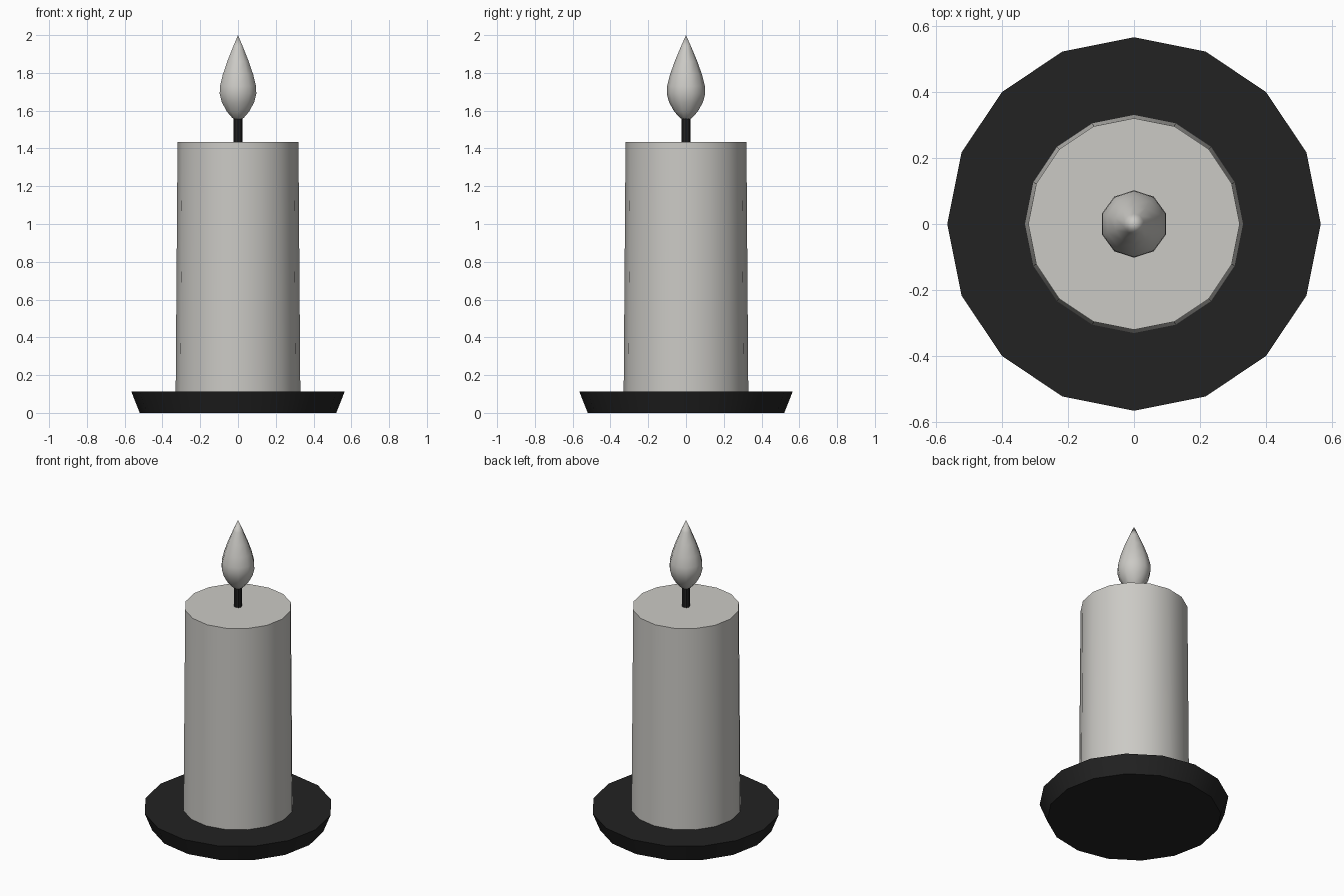
import bpy, bmesh, math

if "Cube" in bpy.data.objects:
    bpy.data.objects.remove(bpy.data.objects["Cube"])


def material(name, rgb):
    m = bpy.data.materials.new(name)
    m.diffuse_color = (*rgb, 1)
    m.use_nodes = True
    m.node_tree.nodes["Principled BSDF"].inputs["Base Color"].default_value = m.diffuse_color
    return m


wax = material("pale_wax", (0.60, 0.59, 0.56))
black = material("black_iron", (0.016, 0.016, 0.016))


def lathe(name, profile, sides, mat):
    """Turn (radius, z) points about z, from bottom to top, capping both ends."""
    bm = bmesh.new()
    rings = []
    for r, z in profile:
        if r == 0:
            rings.append([bm.verts.new((0, 0, z))])
            continue
        angles = [math.pi / 2 + 2 * math.pi * i / sides for i in range(sides)]
        rings.append([bm.verts.new((r * math.cos(a), r * math.sin(a), z)) for a in angles])
    for lo, hi in zip(rings, rings[1:]):
        for i in range(sides):
            j = (i + 1) % sides
            if len(lo) == 1:
                bm.faces.new((lo[0], hi[j], hi[i]))
            elif len(hi) == 1:
                bm.faces.new((lo[i], lo[j], hi[0]))
            else:
                bm.faces.new((lo[i], lo[j], hi[j], hi[i]))
    for ring in (rings[0], rings[-1]):
        if len(ring) > 1:
            bm.faces.new(ring)
    bmesh.ops.recalc_face_normals(bm, faces=bm.faces)
    mesh = bpy.data.meshes.new(name)
    bm.to_mesh(mesh)
    bm.free()
    mesh.materials.append(mat)
    obj = bpy.data.objects.new(name, mesh)
    bpy.context.collection.objects.link(obj)
    bpy.ops.object.select_all(action='DESELECT')
    obj.select_set(True)
    bpy.context.view_layer.objects.active = obj
    bpy.ops.object.shade_smooth_by_angle(angle=math.radians(40))
    return obj


# Flared dish
lathe("dish", [(0.52, 0), (0.565, 0.113)], 16, black)
# Slightly tapered candle
lathe("candle", [(0.33, 0.113), (0.32, 1.433)], 16, wax)
# Wick
lathe("wick", [(0.023, 1.433), (0.023, 1.56)], 8, black)
# Teardrop flame
lathe("flame", [(0, 1.545), (0.032, 1.562), (0.062, 1.595), (0.09, 1.645), (0.102, 1.69),
                (0.1, 1.73), (0.085, 1.79), (0.06, 1.86), (0.031, 1.93), (0, 2)], 10, wax)
